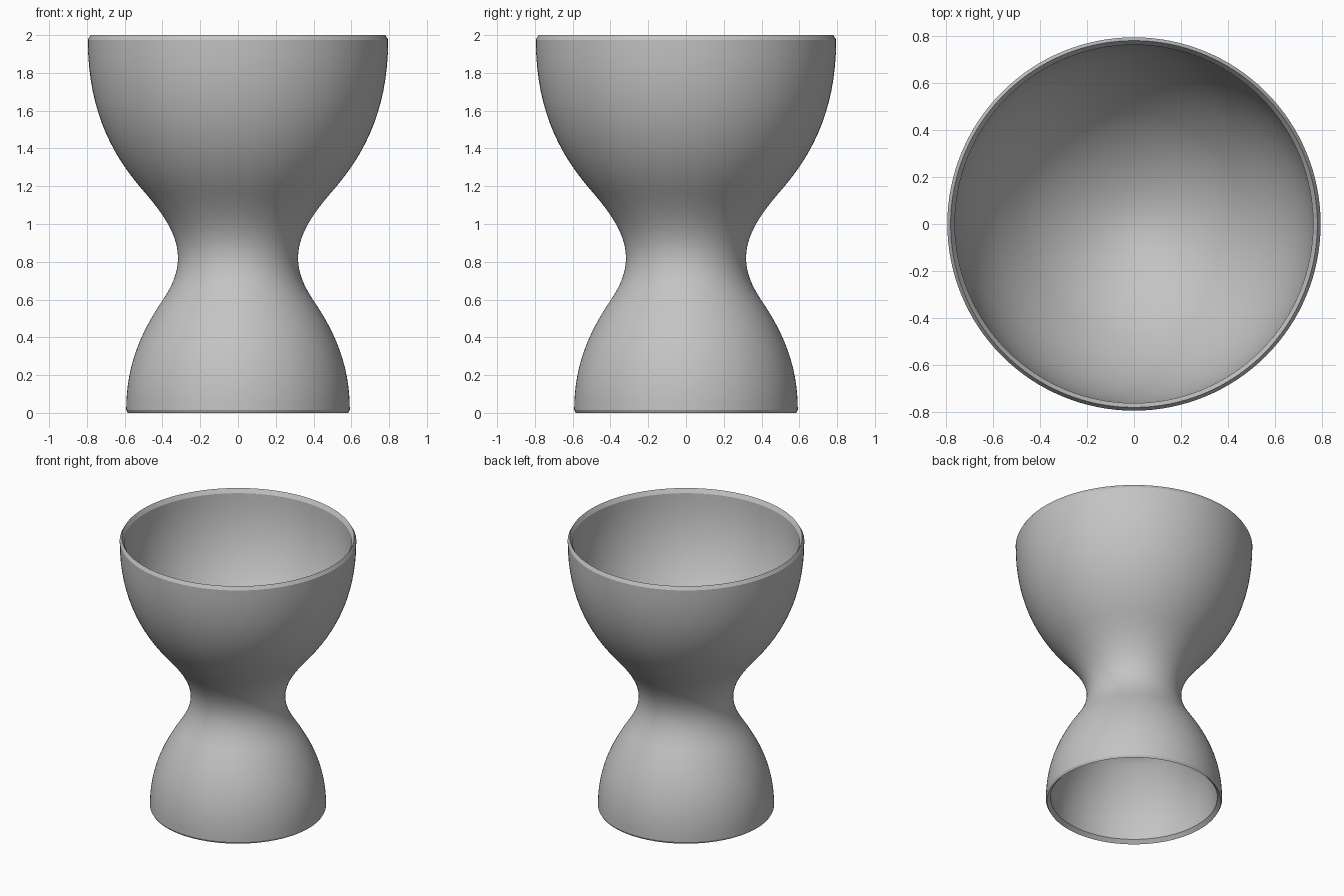
import bpy, bmesh, math
from mathutils import Vector
from mathutils.geometry import interpolate_bezier

cube = bpy.data.objects.get("Cube")
if cube:
    bpy.data.objects.remove(cube)

SEGMENTS = 128

grey = bpy.data.materials.new("plain grey")
grey.use_nodes = True
colour = (0.55, 0.55, 0.55, 1)
grey.diffuse_color = colour
grey.node_tree.nodes["Principled BSDF"].inputs["Base Color"].default_value = colour


def chain(points, steps=16):
    """Joined cubic curves through (radius, height): knot, handle, handle, knot, ..."""
    p = [Vector((r, 0, z)) for r, z in points]
    out = [p[0]]
    for i in range(0, len(p) - 1, 3):
        out += interpolate_bezier(*p[i:i + 4], steps)[1:]
    return out


# Profile sections: top bowl, outer wall, hollow foot
bowl_inside = chain([(0, 0.985), (0.17, 0.985), (0.36, 1.105), (0.47, 1.225),
                     (0.63, 1.40), (0.762, 1.62), (0.763, 1.97)])
outer_wall = chain([(0.795, 1.975), (0.795, 1.6), (0.665, 1.365), (0.505, 1.18),
                    (0.405, 1.065), (0.318, 0.95), (0.318, 0.82),
                    (0.318, 0.73), (0.36, 0.655), (0.40, 0.595),
                    (0.515, 0.425), (0.592, 0.25), (0.592, 0.015)])
foot_inside = chain([(0.56, 0.025), (0.56, 0.22), (0.49, 0.37), (0.385, 0.505),
                     (0.315, 0.595), (0.15, 0.625), (0, 0.625)])
top_rim = [Vector((0.781, 0, 2))]
bottom_rim = [Vector((0.584, 0, 0))]
profile = bowl_inside + top_rim + outer_wall + bottom_rim + foot_inside

# Lathe the profile around the vertical axis
bm = bmesh.new()
verts = [bm.verts.new(p) for p in profile]
edges = [bm.edges.new(pair) for pair in zip(verts, verts[1:])]
bmesh.ops.spin(bm, geom=verts + edges, cent=(0, 0, 0), axis=(0, 0, 1),
               angle=math.tau, steps=SEGMENTS, use_duplicate=False)
bmesh.ops.remove_doubles(bm, verts=bm.verts, dist=0.0002)
bmesh.ops.recalc_face_normals(bm, faces=bm.faces)
mesh = bpy.data.meshes.new("double_cup")
bm.to_mesh(mesh)
bm.free()
mesh.materials.append(grey)

cup = bpy.data.objects.new("double_cup", mesh)
bpy.context.collection.objects.link(cup)
bpy.ops.object.select_all(action="DESELECT")
cup.select_set(True)
bpy.context.view_layer.objects.active = cup
bpy.ops.object.shade_smooth_by_angle(angle=math.radians(25))
